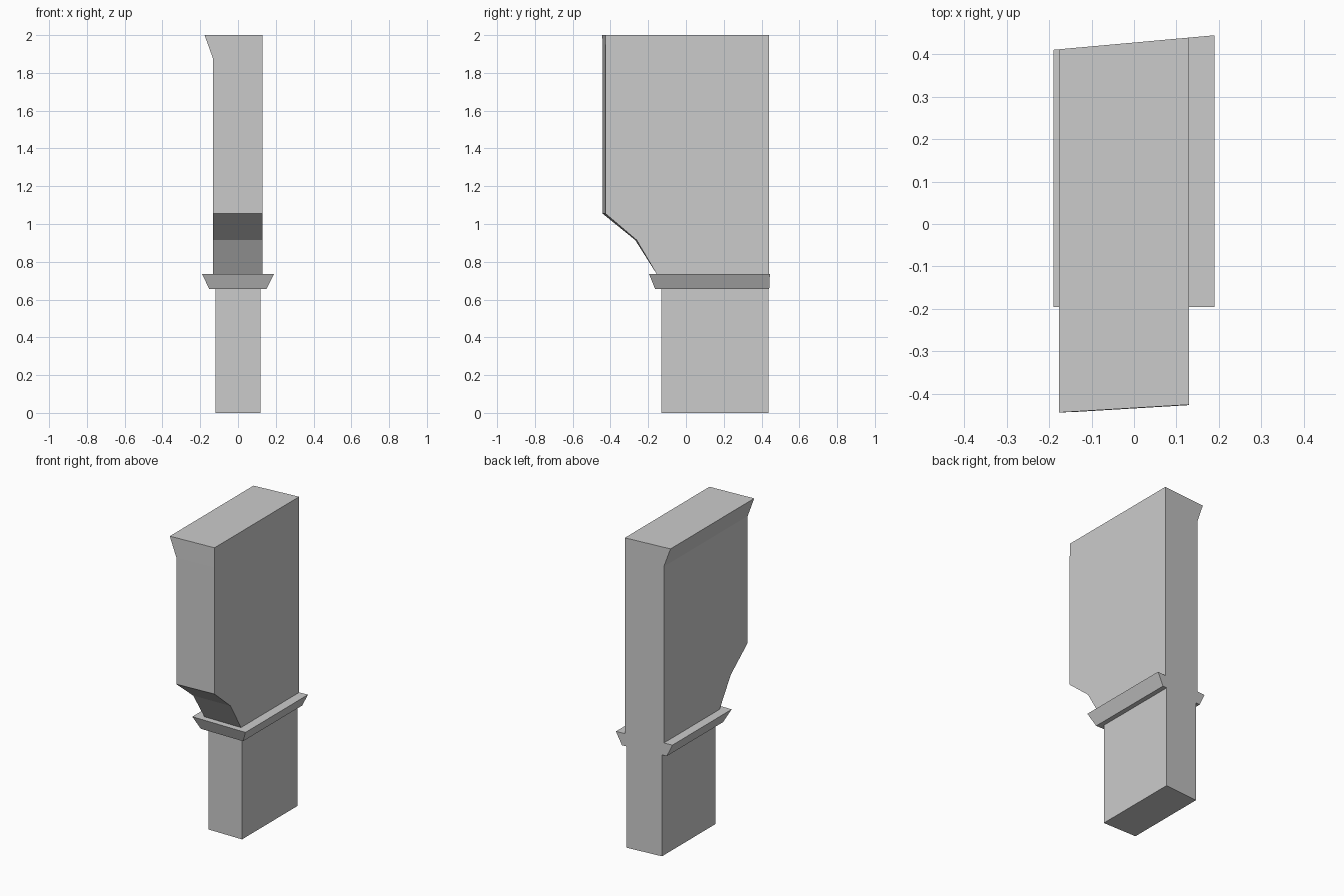
import bpy

if "Cube" in bpy.data.objects:
    bpy.data.objects.remove(bpy.data.objects["Cube"])


def ring(z, left, right, front, slant=0.0):
    """Four-corner section; the back follows one shared skewed plane."""
    def back(x):
        return 0.427 + 0.09 * x
    return [(left, front + slant * left, z), (right, front + slant * right, z),
            (right, back(right), z), (left, back(left), z)]


def loft(name, rings, cap_bottom=False, cap_top=False):
    """Skin a stack of sections with flat quads."""
    verts = [p for r in rings for p in r]
    faces = []
    for k in range(len(rings) - 1):
        flat = rings[k][0][2] == rings[k + 1][0][2]
        for i in range(4):
            if flat and i == 2:      # ledges have no width at the flush back
                continue
            j = (i + 1) % 4
            a, b = 4 * k, 4 * k + 4
            faces.append((a + i, a + j, b + j, b + i))
    if cap_bottom:
        faces.append((3, 2, 1, 0))
    if cap_top:
        n = len(verts) - 4
        faces.append((n, n + 1, n + 2, n + 3))
    mesh = bpy.data.meshes.new(name)
    mesh.from_pydata(verts, [], faces)
    mesh.update()
    obj = bpy.data.objects.new(name, mesh)
    bpy.context.collection.objects.link(obj)
    return obj


# Sections shared between neighbouring parts
shaft_top = ring(0.655, -0.12, 0.12, -0.13)
block_base = ring(0.735, -0.132, 0.13, -0.155)

# Plain lower shaft
loft("lower_shaft", [ring(0, -0.12, 0.12, -0.13), shaft_top], cap_bottom=True)

# Flared collar around front and sides, flush at the back
loft("collar", [shaft_top,
                ring(0.655, -0.152, 0.15, -0.163),
                ring(0.735, -0.19, 0.19, -0.195),
                block_base])

# Upper block: stepped corbel in front, small flare at the upper left
loft("upper_block", [block_base,
                     ring(0.915, -0.132, 0.13, -0.265, 0.03),
                     ring(1.055, -0.132, 0.13, -0.434, 0.06),
                     ring(1.875, -0.132, 0.13, -0.434, 0.06),
                     ring(2.0, -0.177, 0.13, -0.433, 0.06)], cap_top=True)
